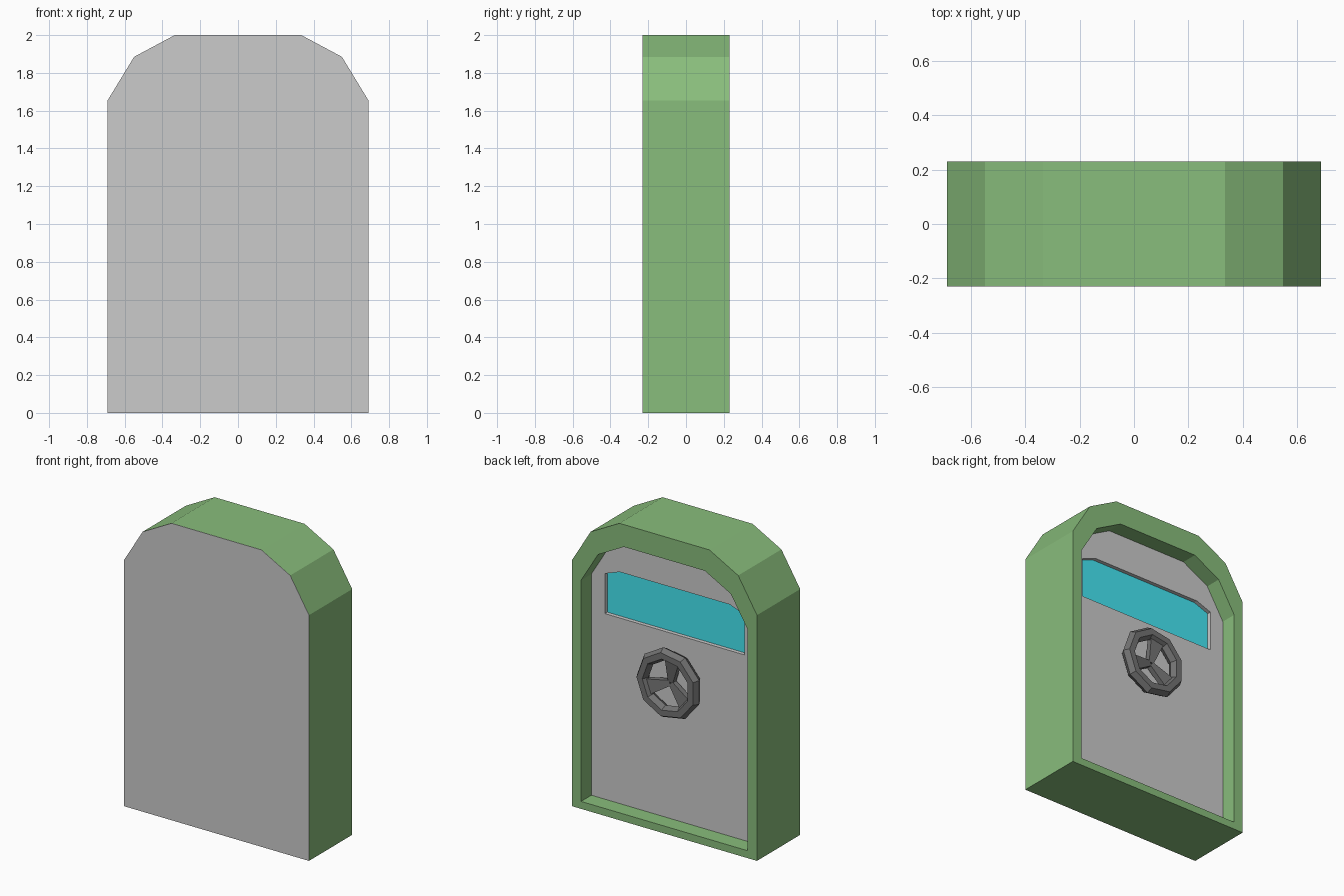
import bpy, bmesh
from math import radians, cos, sin, pi
from mathutils import Matrix

if "Cube" in bpy.data.objects:
    bpy.data.objects.remove(bpy.data.objects["Cube"])


def paint(obj, name, rgb):
    mat = bpy.data.materials.get(name) or bpy.data.materials.new(name)
    mat.diffuse_color = (*rgb, 1)
    mat.use_nodes = True
    mat.node_tree.nodes["Principled BSDF"].inputs["Base Color"].default_value = mat.diffuse_color
    obj.data.materials.append(mat)


def finish(bm, name):
    bmesh.ops.recalc_face_normals(bm, faces=bm.faces)
    me = bpy.data.meshes.new(name)
    bm.to_mesh(me)
    bm.free()
    obj = bpy.data.objects.new(name, me)
    bpy.context.collection.objects.link(obj)
    return obj


def mirrored(half):
    """Close a right-hand half outline (x, z) across x = 0."""
    return half + [(-x, z) for x, z in reversed(half)]


def prism(name, outline, y0, y1):
    bm = bmesh.new()
    a = [bm.verts.new((x, y0, z)) for x, z in outline]
    b = [bm.verts.new((x, y1, z)) for x, z in outline]
    bm.faces.new(a)
    bm.faces.new(b)
    n = len(outline)
    for i in range(n):
        j = (i + 1) % n
        bm.faces.new((a[i], a[j], b[j], b[i]))
    return finish(bm, name)


def ring(name, outer, inner, y0, y1):
    bm = bmesh.new()
    loops = [[bm.verts.new((x, y, z)) for x, z in o]
             for o, y in ((outer, y0), (outer, y1), (inner, y1), (inner, y0))]
    n = len(outer)
    for k in range(4):
        p, q = loops[k], loops[(k + 1) % 4]
        for i in range(n):
            j = (i + 1) % n
            bm.faces.new((p[i], p[j], q[j], q[i]))
    return finish(bm, name)


GREEN, BLUE, DARK = (0.25, 0.51, 0.20), (0.06, 0.80, 0.90), (0.17, 0.17, 0.17)
outer = mirrored([(0.69, 0), (0.69, 1.655), (0.55, 1.885), (0.335, 2.0)])
inner = [(x * 0.9, z * 0.9 + 0.05) for x, z in outer]
PANEL_Y = 0.12

# arched green frame, open towards the back
paint(ring("door_frame", outer, inner, -0.228, 0.23), "green", GREEN)

# grey front skin and recessed door panel
prism("front_plate", outer, -0.23, -0.228)
panel = prism("door_panel", inner, -0.228, PANEL_Y)

# window recess cut into the panel, with a blue pane at its bottom
window = mirrored([(0.52, 1.30), (0.52, 1.57), (0.41, 1.61)])
cutter = prism("window_cutter", window, PANEL_Y - 0.03, PANEL_Y + 0.1)
cutter.hide_render = True
cutter.hide_viewport = True
cut = panel.modifiers.new("window_recess", 'BOOLEAN')
cut.operation = 'DIFFERENCE'
cut.solver = 'EXACT'
cut.object = cutter
paint(prism("window_pane", window, PANEL_Y - 0.032, PANEL_Y - 0.026), "blue", BLUE)

# nine-sided hand wheel rim
HUB_Z, RIM_Y = 0.99, 0.18
bpy.ops.mesh.primitive_torus_add(major_segments=9, minor_segments=6,
                                 major_radius=0.196, minor_radius=0.042,
                                 location=(0, RIM_Y, HUB_Z),
                                 rotation=(radians(90), 0, 0))
rim = bpy.context.object
rim.name = "wheel_rim"
paint(rim, "dark", DARK)

# three tapered spokes that slope back to the hub
bm = bmesh.new()
for deg in (100, 220, 340):
    turn = Matrix.Translation((0, 0, HUB_Z)) @ Matrix.Rotation(-radians(deg), 4, 'Y')
    sections = []
    for r, w, y in ((0.005, 0.018, 0.15), (0.18, 0.055, RIM_Y)):
        sections.append([bm.verts.new(turn @ p) for p in (
            Matrix.Translation((r, y + dy, dw)).to_translation()
            for dy, dw in ((-0.018, -w), (0.018, -w), (0.018, w), (-0.018, w)))])
    a, b = sections
    bm.faces.new(a)
    bm.faces.new(b)
    for i in range(4):
        j = (i + 1) % 4
        bm.faces.new((a[i], a[j], b[j], b[i]))
paint(finish(bm, "wheel_spokes"), "dark", DARK)
